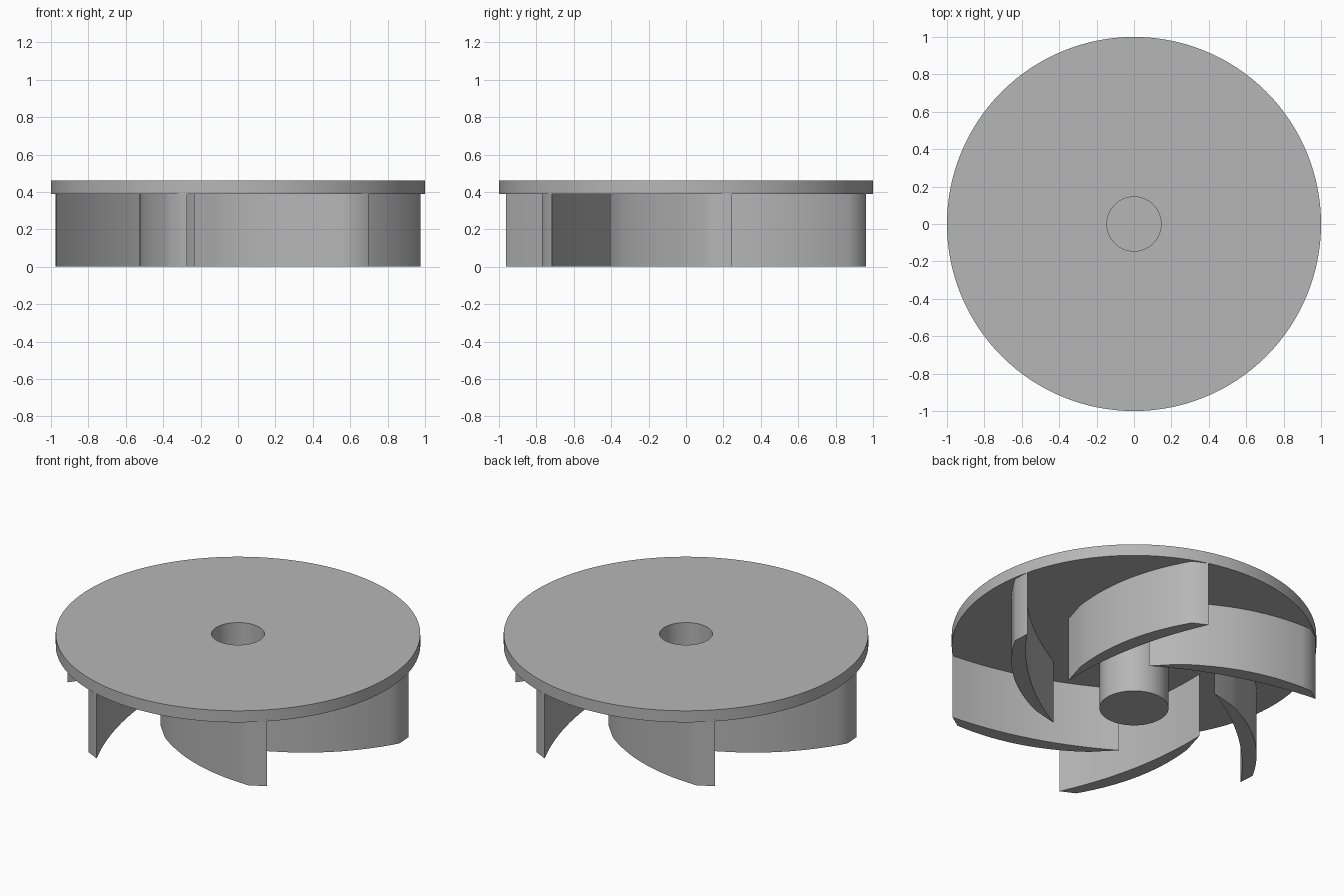
import bpy, bmesh
from math import radians, pi, sin, cos
from mathutils import Vector, Matrix

BLADES = 6
DISC_BOTTOM, DISC_TOP = 0.39, 0.46

cube = bpy.data.objects.get("Cube")
if cube:
    bpy.data.objects.remove(cube, do_unlink=True)

grey = bpy.data.materials.new("plain grey")
grey.use_nodes = True
colour = (0.47, 0.47, 0.47, 1)
grey.diffuse_color = colour
for node in grey.node_tree.nodes:
    if node.type == "BSDF_PRINCIPLED":
        node.inputs["Base Color"].default_value = colour


def finish(bm, name, angle=40):
    """Turn a bmesh into a smooth-shaded object with sharp edges kept."""
    bmesh.ops.remove_doubles(bm, verts=bm.verts, dist=1e-5)
    bmesh.ops.recalc_face_normals(bm, faces=bm.faces)
    mesh = bpy.data.meshes.new(name)
    bm.to_mesh(mesh)
    bm.free()
    mesh.materials.append(grey)
    obj = bpy.data.objects.new(name, mesh)
    bpy.context.collection.objects.link(obj)
    bpy.ops.object.select_all(action="DESELECT")
    obj.select_set(True)
    bpy.context.view_layer.objects.active = obj
    bpy.ops.object.shade_smooth_by_angle(angle=radians(angle))
    return obj


def bowed(a, b, rise, steps=14):
    """Points from a to b, bowed to the right of the direction of travel."""
    a, b = Vector(a), Vector(b)
    d = (b - a).normalized()
    side = Vector((d.y, -d.x))
    return [a.lerp(b, i / steps) + side * rise * 4 * (i / steps) * (1 - i / steps)
            for i in range(steps + 1)]


# Disc and hub with a blind shaft bore, turned in one piece
profile = [(0, 0.08), (0.145, 0.08), (0.145, DISC_TOP), (1, DISC_TOP),
           (1, DISC_BOTTOM), (0.19, DISC_BOTTOM), (0.19, 0), (0, 0)]
bm = bmesh.new()
verts = [bm.verts.new((r, 0, z)) for r, z in profile]
edges = [bm.edges.new(pair) for pair in zip(verts, verts[1:])]
bmesh.ops.spin(bm, geom=verts + edges, cent=(0, 0, 0), axis=(0, 0, 1),
               angle=2 * pi, steps=128, use_merge=True)
finish(bm, "disc_and_hub")

# Curved blade outline: convex back, short outer end, concave front
inner_tip, shoulder = (0.235, -0.407), (0.395, -0.368)
outer_heel, outer_tip = (0.976, 0.15), (0.97, 0.245)
outline = (bowed(shoulder, outer_heel, 0.066)
           + bowed(outer_tip, inner_tip, -0.058))

# Swept blades around the hub
for n in range(BLADES):
    bm = bmesh.new()
    base = bm.faces.new([bm.verts.new((p.x, p.y, 0)) for p in outline])
    top = bmesh.ops.extrude_face_region(bm, geom=[base])["geom"]
    bmesh.ops.translate(bm, vec=(0, 0, DISC_BOTTOM + 0.01),
                        verts=[g for g in top if isinstance(g, bmesh.types.BMVert)])
    turn = Matrix.Rotation(2 * pi * n / BLADES, 4, "Z")
    bmesh.ops.transform(bm, matrix=turn, verts=bm.verts)
    finish(bm, f"blade_{n + 1}")
